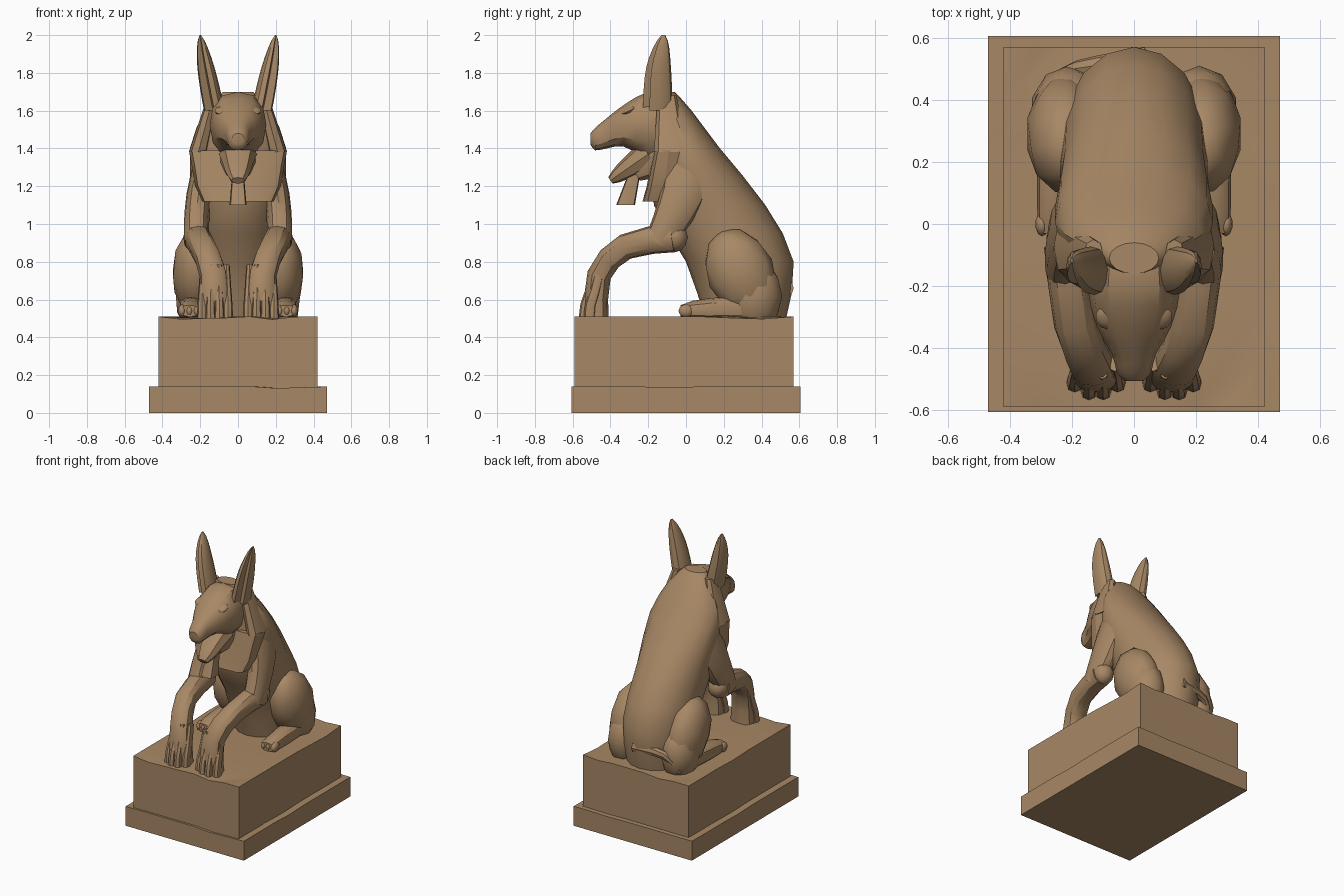
import bpy, bmesh, math, random
from mathutils import Vector, Matrix

random.seed(4)
if "Cube" in bpy.data.objects:
    bpy.data.objects.remove(bpy.data.objects["Cube"])

ACROSS, ALONG, UP = Vector((1, 0, 0)), Vector((0, 1, 0)), Vector((0, 0, 1))

stone = bpy.data.materials.new("sandstone")
stone.use_nodes = True
stone.diffuse_color = (.39, .245, .13, 1)
shader = stone.node_tree.nodes["Principled BSDF"]
shader.inputs["Base Color"].default_value = stone.diffuse_color


def finish(name, bm, angle=32):
    bmesh.ops.recalc_face_normals(bm, faces=bm.faces)
    mesh = bpy.data.meshes.new(name)
    bm.to_mesh(mesh)
    bm.free()
    mesh.materials.append(stone)
    part = bpy.data.objects.new(name, mesh)
    bpy.context.collection.objects.link(part)
    bpy.ops.object.select_all(action='DESELECT')
    part.select_set(True)
    bpy.context.view_layer.objects.active = part
    bpy.ops.object.shade_smooth_by_angle(angle=math.radians(angle))


def smooth_rows(rows, steps):
    """Pass a spline through a few control rows."""
    rows = [Vector(row) for row in rows]
    padded = [rows[0], *rows, rows[-1]]
    result = []
    for before, start, end, after in zip(padded, padded[1:], padded[2:], padded[3:]):
        for step in range(steps):
            t = step / steps
            leaving, arriving = (end - before) / 2, (after - start) / 2
            ease = t * t * (3 - 2 * t)
            result.append(start * (1 - ease) + end * ease
                          + leaving * (t * (1 - t) * (1 - t)) - arriving * (t * t * (1 - t)))
    return result + [rows[-1]]


def loft(name, rows, sides=12, axis=None, across=ACROSS, power=.85, hollow=None, angle=32):
    """Skin rings given as centre, half width and half depth."""
    bm = bmesh.new()
    centres = [Vector(row[:3]) for row in rows]
    rings = []
    for i, (centre, row) in enumerate(zip(centres, rows)):
        following = centres[min(i + 1, len(centres) - 1)]
        direction = (axis or following - centres[max(i - 1, 0)]).normalized()
        wide = (across - direction * across.dot(direction)).normalized() * row[3]
        deep = direction.cross(wide).normalized() * row[4]
        ring = []
        for k in range(sides):
            turn = math.tau * k / sides
            c, s = math.cos(turn), math.sin(turn)
            offset = (wide * math.copysign(abs(c) ** power, c)
                      + deep * math.copysign(abs(s) ** power, s))
            ring.append(bm.verts.new(centre + offset * (.25 if k == hollow else 1)))
        rings.append(ring)
    for low, high in zip(rings, rings[1:]):
        for k in range(sides):
            bm.faces.new((low[k - 1], low[k], high[k], high[k - 1]))
    bm.faces.new(rings[0])
    bm.faces.new(rings[-1])
    finish(name, bm, angle)


def limb(name, points, start, end, side=1, steps=2, ease=1, waist=0, **options):
    """Tapered limb along a path, optionally pinched in the middle."""
    path = smooth_rows([(x * side, y, z) for x, y, z in points], steps)
    rows = []
    for i, point in enumerate(path):
        t = i / (len(path) - 1)
        pinch = 1 - waist * math.sin(math.pi * t)
        radii = [(a + (b - a) * t ** ease) * pinch for a, b in zip(start, end)]
        rows.append((*point, *radii))
    loft(name, rows, **options)


def ellipsoid(name, centre, radii, side=1, tilt=0):
    bm = bmesh.new()
    x, y, z = centre
    placement = (Matrix.Translation((x * side, y, z))
                 @ Matrix.Rotation(math.radians(tilt), 4, 'X')
                 @ Matrix.Diagonal((*radii, 1)))
    bmesh.ops.create_icosphere(bm, subdivisions=2, radius=1, matrix=placement)
    finish(name, bm, 40)


def worn_block(name, size, centre, chip):
    """Box whose upper rim is randomly worn away."""
    bm = bmesh.new()
    bmesh.ops.create_cube(bm, size=1)
    rim = [e for e in bm.edges if all(v.co.z > 0 for v in e.verts)]
    bmesh.ops.subdivide_edges(bm, edges=rim, cuts=6)
    for v in bm.verts:
        worn = v.co.z > 0 and random.random() < .3
        v.co = Vector(a * b + c for a, b, c in zip(v.co, size, centre))
        if worn:
            v.co.z -= random.uniform(0, chip)
    bmesh.ops.triangulate(bm, faces=[f for f in bm.faces if len(f.verts) > 4])
    finish(name, bm, 20)


# Plinth
worn_block("plinth_base", (.94, 1.21, .14), (0, 0, .07), .01)
worn_block("plinth_block", (.84, 1.16, .4), (0, -.01, .31), .02)

# Torso: height, front, back, half width
torso = [(.5, .1, .53, .2), (.8, 0, .57, .23), (1.1, -.17, .42, .24),
         (1.4, -.17, .18, .255), (1.6, -.16, .03, .17), (1.7, -.16, -.06, .08)]
loft("torso", smooth_rows([(0, (front + back) / 2, z, width, (back - front) / 2)
                           for z, front, back, width in torso], 2),
     sides=16, axis=UP, power=1)

# Head and muzzle: depth, bottom, top, half width
head = [(-.06, 1.34, 1.69, .13), (-.2, 1.35, 1.7, .15), (-.33, 1.41, 1.63, .12),
        (-.42, 1.4, 1.56, .07), (-.48, 1.39, 1.51, .055), (-.505, 1.42, 1.48, .03)]
loft("head", smooth_rows([(0, y, (low + high) / 2, width, (high - low) / 2)
                          for y, low, high, width in head], 2), axis=ALONG)

# Throat, open jaw, tongue and beard
limb("throat", [(0, -.12, 1.36), (0, -.27, 1.27)], (.12, .12), (.05, .05), sides=10)
limb("lower_jaw", [(0, -.2, 1.37), (0, -.33, 1.28), (0, -.4, 1.23)],
     (.1, .08), (.035, .02), sides=8)
limb("tongue", [(0, -.2, 1.4), (0, -.36, 1.29)], (.04, .015), (.03, .01), sides=8)
limb("beard", [(0, -.27, 1.28), (0, -.32, 1.1)], (.03, .03), (.045, .05),
     sides=8, axis=UP, power=.4)

# Headcloth panel across the chest
limb("chest_cloth", [(0, -.13, 1.12), (0, -.09, 1.39)], (.19, .1), (.26, .08),
     ease=.6, steps=3, axis=UP, power=.45, angle=25)

# Tail curled round one side
limb("tail", [(.04, .53, .66), (-.18, .5, .64), (-.27, .45, .52)],
     (.04, .04), (.015, .015), steps=3, sides=8, across=ALONG)

for side, label in ((1, "left_"), (-1, "right_")):
    # Leaf-shaped ears hollowed on the outer front
    limb(label + "ear", [(.125, -.15, 1.6), (.17, -.145, 1.83), (.2, -.12, 2)],
         (.055, .078), (.004, .01), side, steps=4, ease=2.4, axis=UP,
         across=ACROSS * side, hollow=10 if side > 0 else 2)

    # Brow ridge and cheek fold of the headcloth
    ellipsoid(label + "brow", (.08, -.3, 1.6), (.045, .045, .018), side, 25)
    limb(label + "headcloth_fold", [(.13, -.1, 1.68), (.21, -.08, 1.38)],
         (.03, .05), (.05, .09), side, sides=8, axis=UP)

    # Front leg
    limb(label + "upper_arm",
         [(.17, .02, 1.3), (.205, -.02, 1.15), (.22, -.09, 1), (.22, -.15, .9)],
         (.07, .14), (.065, .07), side)
    limb(label + "foreleg",
         [(.22, -.07, .93), (.19, -.32, .88), (.13, -.46, .73), (.122, -.475, .5)],
         (.07, .08), (.085, .065), side, waist=.1)
    ellipsoid(label + "elbow", (.215, -.06, .93), (.07, .07, .08), side)

    # Toes of the front paw fan out from the wrist
    for toe in range(4):
        spread = toe - 1.5
        reach = -.015 if abs(spread) < 1 else .01
        limb(f"{label}front_toe_{toe + 1}",
             [(.122 + spread * width, y + reach, z) for width, y, z in
              ((.04, -.46, .78), (.044, -.49, .65), (.046, -.515, .57), (.046, -.52, .5))],
             (.018, .025), (.027, .032), side, sides=8)

    # Haunch, rump and hind foot
    ellipsoid(label + "haunch", (.22, .29, .74), (.13, .18, .25), side, 24)
    ellipsoid(label + "rump", (.21, .36, .62), (.125, .15, .2), side)
    limb(label + "hind_foot", [(.24, .4, .56), (.255, -.03, .54)],
         (.065, .065), (.05, .03), side, ease=4, steps=5, axis=ALONG)
    for toe in range(3):
        ellipsoid(f"{label}hind_toe_{toe + 1}", (.22 + .038 * toe, 0, .54), (.022, .04, .035), side)
